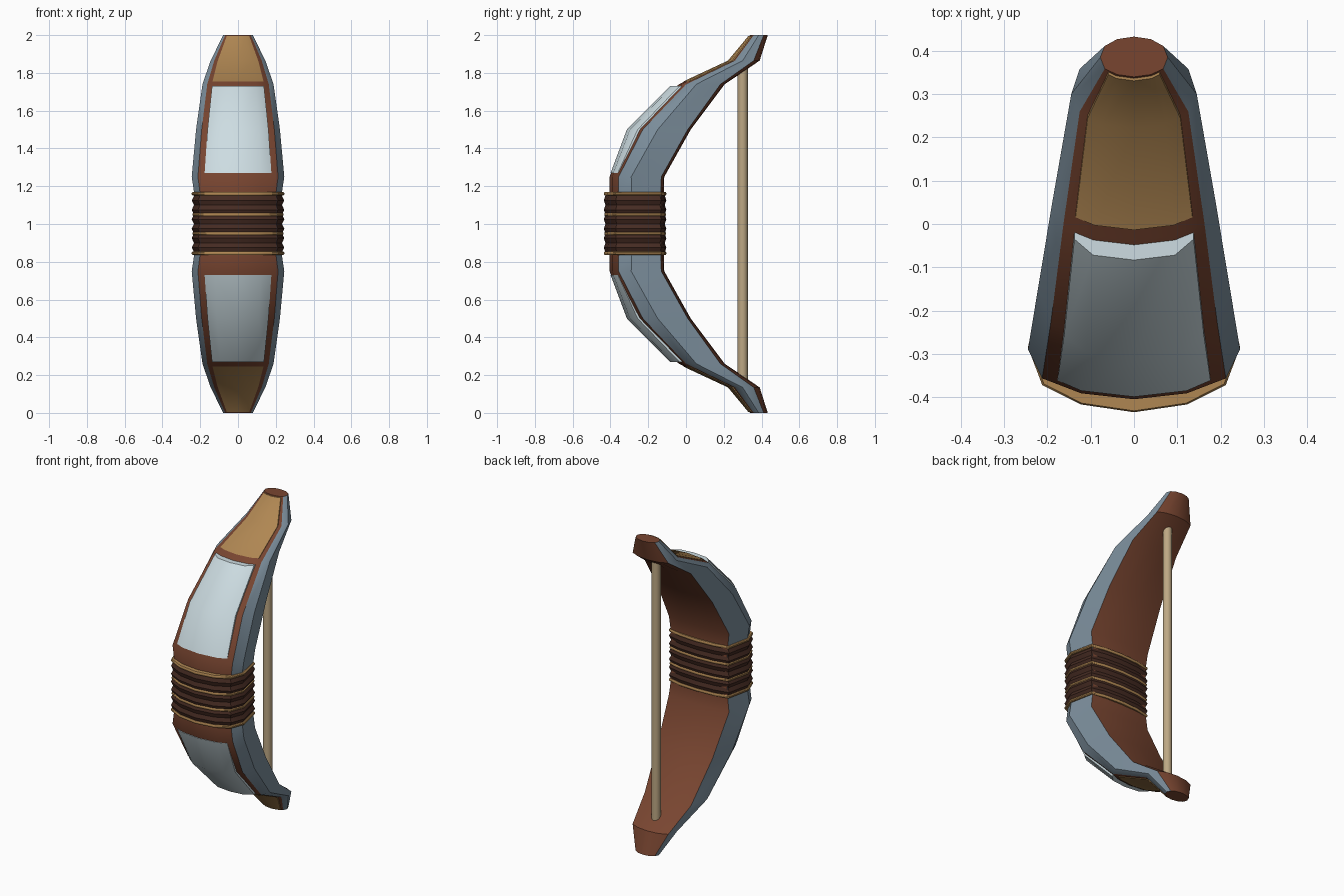
import bpy, bmesh, math

cube = bpy.data.objects.get("Cube")
if cube:
    bpy.data.objects.remove(cube)


def material(name, r, g, b):
    m = bpy.data.materials.new(name)
    m.use_nodes = True
    m.diffuse_color = (r, g, b, 1)
    m.node_tree.nodes["Principled BSDF"].inputs["Base Color"].default_value = (r, g, b, 1)
    return m


WOOD = material("red brown wood", 0.19, 0.06, 0.03)
SLATE = material("slate blue", 0.20, 0.27, 0.33)
PALE = material("pale silver", 0.61, 0.72, 0.76)
GOLD = material("tan gold", 0.43, 0.24, 0.085)
DARK = material("dark leather", 0.06, 0.024, 0.016)
CORD = material("cord", 0.51, 0.39, 0.23)

# Limb stations: height above middle, half width, widest y, front y, back y, back flatness
STATIONS = [
    (0.00, 0.222, -0.285, -0.400, -0.120, 0.91),
    (0.15, 0.230, -0.288, -0.405, -0.118, 0.91),
    (0.25, 0.245, -0.290, -0.405, -0.115, 0.91),
    (0.50, 0.222, -0.150, -0.285, 0.025, 0.91),
    (0.74, 0.188, 0.055, -0.038, 0.205, 0.85),
    (0.865, 0.145, 0.300, 0.230, 0.390, 0.65),
    (1.00, 0.078, 0.385, 0.340, 0.433, 0.55),
]
GRIP = (0.0, 0.245, -0.285, -0.435, -0.104, 0.85)


def station(h):
    for a, b in zip(STATIONS, STATIONS[1:]):
        if h <= b[0]:
            t = (h - a[0]) / (b[0] - a[0])
            return [p + (q - p) * t for p, q in zip(a, b)]
    return STATIONS[-1]


def corner(s, k):
    """Corner k of the twelve-sided section; 0 is the front, 6 the back."""
    _, w, c, front, back, flat = s
    k = k % 12
    side = min(k, 12 - k)
    x = w * math.sin(k * math.pi / 6)
    if side <= 3:
        return x, c + (front - c) * (1, 0.88, 0.58, 0)[side]
    return x, c + (back - c) * (1, 1 - (1 - flat) * 0.27, flat)[6 - side]


def on_skin(s, u):
    k = math.floor(u)
    (xa, ya), (xb, yb) = corner(s, k), corner(s, k + 1)
    return xa + (xb - xa) * (u - k), ya + (yb - ya) * (u - k)


def loft(name, rings, materials, rule=None, angle=35):
    """Skin closed rings of equal length and cap both ends."""
    bm = bmesh.new()
    rows = [[bm.verts.new(p) for p in ring] for ring in rings]
    n = len(rows[0])
    for a, b in zip(rows, rows[1:]):
        for i in range(n):
            j = (i + 1) % n
            f = bm.faces.new((a[i], a[j], b[j], b[i]))
            f.material_index = rule(i) if rule else 0
    bm.faces.new(rows[0])
    bm.faces.new(rows[-1])
    bmesh.ops.recalc_face_normals(bm, faces=bm.faces)
    mesh = bpy.data.meshes.new(name)
    bm.to_mesh(mesh)
    bm.free()
    for m in materials:
        mesh.materials.append(m)
    ob = bpy.data.objects.new(name, mesh)
    bpy.context.collection.objects.link(ob)
    bpy.ops.object.select_all(action="DESELECT")
    ob.select_set(True)
    bpy.context.view_layer.objects.active = ob
    bpy.ops.object.shade_smooth_by_angle(angle=math.radians(angle))
    return ob


def section(s, z, scale=1.0):
    mid = (s[3] + s[4]) / 2
    pts = [corner(s, k) for k in range(12)]
    return [(x * scale, mid + (y - mid) * scale, z) for x, y in pts]


# Bow body: wood front and back, slate sides
heights = [-s[0] for s in reversed(STATIONS[1:])] + [s[0] for s in STATIONS]
loft("bow_body", [section(station(abs(h)), 1 + h) for h in heights],
     [WOOD, SLATE], lambda i: int(i in (2, 3, 8, 9)))


# Raised plates on the front of each limb
def plate(name, sign, levels, edge, edge_lift, mat):
    rings = []
    for h, lift in levels:
        s = station(h)
        spots = [(u, *on_skin(s, u)) for u in (-edge, -1, 0, 1, edge)]
        outer = [(x, y - lift * (edge_lift if abs(u) == edge else 1), 1 + sign * h)
                 for u, x, y in spots]
        inner = [(x, y + 0.03, 1 + sign * h) for u, x, y in reversed(spots)]
        rings.append(outer + inner)
    loft(name, rings, [mat])


for label, sign in (("upper", 1), ("lower", -1)):
    plate(label + "_limb_plate", sign,
          [(0.27, 0.004), (0.5, 0.028), (0.73, 0.035)], 1.62, 0.45, PALE)
    plate(label + "_tip_plate", sign,
          [(0.755, 0.008), (0.865, 0.008), (0.996, 0.006)], 1.65, 0.9, GOLD)

# Ridged leather grip
loft("grip_wrap", [section(GRIP, 0.85 + 0.025 * i, 1.0 if i % 2 else 0.95)
                   for i in range(13)], [DARK], angle=30)

# Bands around the grip
for i, z in enumerate((0.845, 0.95, 1.05, 1.16)):
    size = 1.0 if i in (0, 3) else 0.985
    loft("grip_band_%d" % (i + 1),
         [section(GRIP, z + d, size - r) for d, r in
          ((-0.009, 0.02), (-0.004, 0), (0.004, 0), (0.009, 0.02))], [GOLD])

# Bow string
loft("bow_string", [[(0.027 * math.cos(a * math.pi / 6), 0.3 + 0.027 * math.sin(a * math.pi / 6), z)
                     for a in range(12)] for z in (0.17, 1.83)], [CORD])
